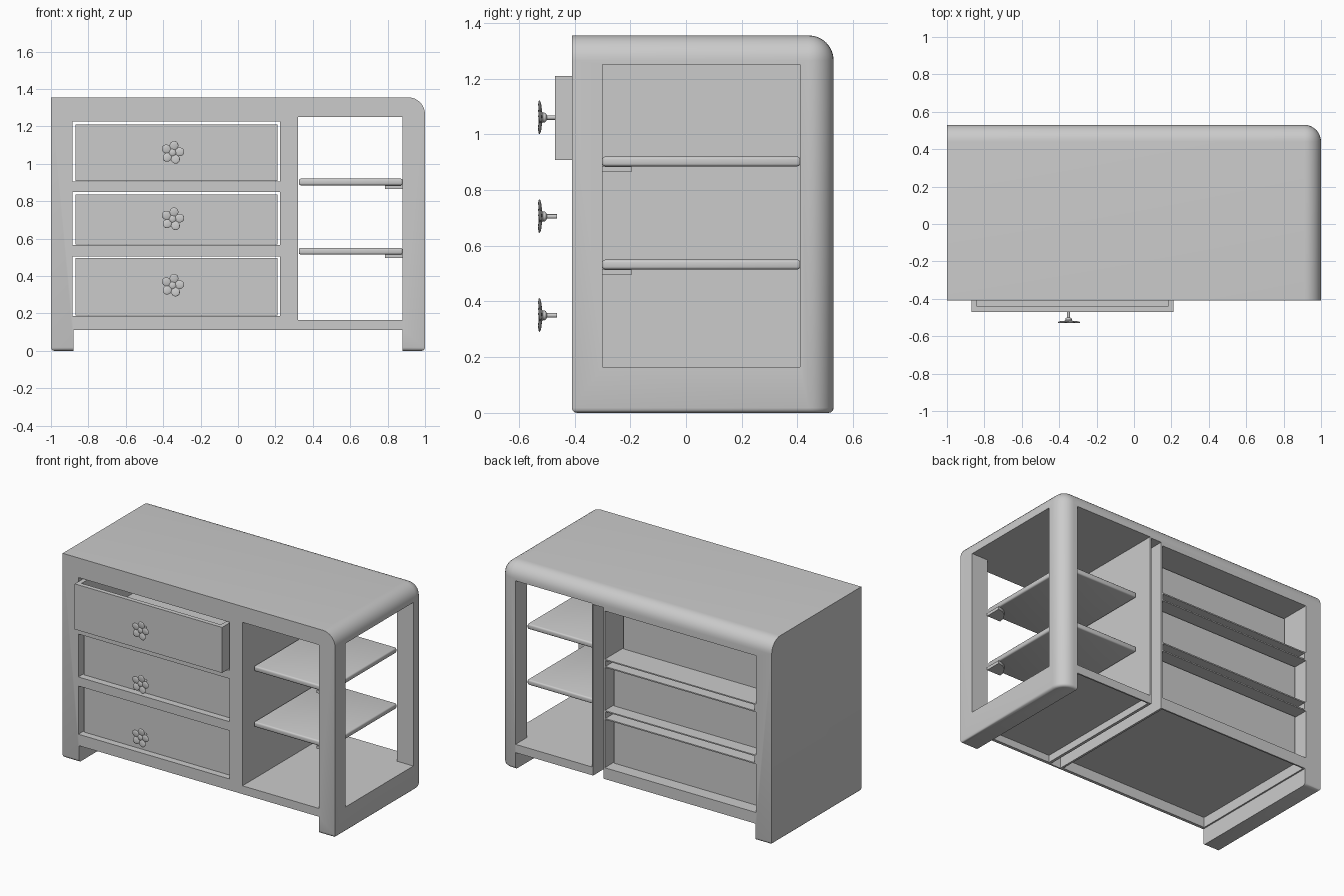
import bpy, bmesh, math
from mathutils import Matrix, Vector

if "Cube" in bpy.data.objects:
    bpy.data.objects.remove(bpy.data.objects["Cube"])


def box_bm(lo, hi):
    bm = bmesh.new()
    bmesh.ops.create_cube(bm, size=1)
    for v in bm.verts:
        v.co = Vector([(a + b) / 2 + c * (b - a) for a, b, c in zip(lo, hi, v.co)])
    return bm


def finish(bm, name):
    bmesh.ops.recalc_face_normals(bm, faces=bm.faces)
    me = bpy.data.meshes.new(name)
    bm.to_mesh(me)
    bm.free()
    ob = bpy.data.objects.new(name, me)
    bpy.context.collection.objects.link(ob)
    return ob


def smooth(ob, deg=35):
    bpy.ops.object.select_all(action='DESELECT')
    ob.select_set(True)
    bpy.context.view_layer.objects.active = ob
    bpy.ops.object.shade_smooth_by_angle(angle=math.radians(deg))


def cut(ob, lo, hi):
    tool = finish(box_bm(lo, hi), "cutter")
    tool.hide_render = True
    m = ob.modifiers.new("cut", 'BOOLEAN')
    m.operation, m.solver, m.object = 'DIFFERENCE', 'EXACT', tool
    bpy.context.view_layer.objects.active = ob
    bpy.ops.object.modifier_apply(modifier=m.name)
    bpy.data.objects.remove(tool)


def bevel(bm, test, r, seg):
    # round every edge whose two ends both pass the same test
    es = [e for e in bm.edges if test(e.verts[0].co, e.verts[1].co)]
    bmesh.ops.bevel(bm, geom=es, offset=r, segments=seg, profile=0.5, affect='EDGES')


# Cabinet body: block with large rounding at the top right, top back and right back edges
X, F, B, T = 1.0, -0.41, 0.53, 1.355
bm = box_bm((-X, F, 0), (X, B, T))


def big_edge(a, b):
    at = lambda i, v: abs(a[i] - v) < 1e-4 and abs(b[i] - v) < 1e-4
    return sum((at(0, X), at(1, B), at(2, T))) == 2


bevel(bm, big_edge, 0.09, 8)
bevel(bm, lambda a, b: a.z < 1e-4 and b.z < 1e-4, 0.018, 3)
body = finish(bm, "cabinet_body")

# Openings through the body: foot gap, shelf bay, side window and drawer bays
bays = [(0.185, 0.505), (0.565, 0.85), (0.905, 1.225)]
cut(body, (-0.88, -1, -1), (0.88, 1, 0.11))
cut(body, (0.32, -1, 0.165), (0.88, 1, 1.25))
cut(body, (0.8, -0.3, 0.165), (2, 0.41, 1.25))
for z0, z1 in bays:
    cut(body, (-0.885, -1, z0), (0.225, 1, z1))
# Hollows: behind the rails, inside the divider and under the floors
for (_, z0), (z1, _) in zip(bays, bays[1:]):
    cut(body, (-0.875, -0.40, z0 + 0.008), (0.22, 1, z1 - 0.008))
cut(body, (0.234, -0.40, -1), (0.311, 1, 1.245))
cut(body, (-0.87, -0.39, -1), (0.22, 0.52, 0.177))
cut(body, (0.33, -0.39, -1), (0.87, 0.52, 0.157))
smooth(body)

# Shelves with softened edges, and a quarter-round bracket under each front corner
for i, z in enumerate((0.515, 0.885)):
    bm = box_bm((0.325, -0.30, z), (0.88, 0.41, z + 0.035))
    bevel(bm, lambda a, b: True, 0.01, 3)
    smooth(finish(bm, f"shelf_{i + 1}"))
    bm = bmesh.new()
    pts = [(0.885, -0.30)] + [(0.885 - 0.1 * math.cos(t * math.pi / 16), -0.30 + 0.105 * math.sin(t * math.pi / 16))
                              for t in range(9)]
    f = bm.faces.new([bm.verts.new((x, y, z - 0.02)) for x, y in pts])
    ext = bmesh.ops.extrude_face_region(bm, geom=[f])
    bmesh.ops.translate(bm, vec=(0, 0, 0.02), verts=[v for v in ext['geom'] if isinstance(v, bmesh.types.BMVert)])
    smooth(finish(bm, f"shelf_bracket_{i + 1}"))


# Drawers: open-topped boxes, the top one pulled out
def drawer(name, y, z0, z1):
    bm = box_bm((-0.87, y, z0), (0.212, y + 0.82, z1))
    bm.faces.ensure_lookup_table()
    top = max(bm.faces, key=lambda f: f.calc_center_median().z)
    bmesh.ops.inset_region(bm, faces=[top], thickness=0.042)
    ext = bmesh.ops.extrude_discrete_faces(bm, faces=[top])
    for v in ext['faces'][0].verts:
        v.co.z = z0 + 0.03
    return finish(bm, name)


drawer("drawer_bottom", -0.37, 0.188, 0.495)
drawer("drawer_middle", -0.37, 0.568, 0.835)
drawer("drawer_top", -0.47, 0.908, 1.21)


# Flower knobs: stem, collar, five petals and a round centre
def knob(name, x, z):
    bm = bmesh.new()
    turn = Matrix.Rotation(math.pi / 2, 4, 'X')

    def rod(y0, y1, r0, r1):
        bmesh.ops.create_cone(bm, cap_ends=True, segments=16, radius1=r0, radius2=r1, depth=y1 - y0,
                              matrix=Matrix.Translation((x, (y0 + y1) / 2, z)) @ turn)

    def ball(mat):
        bmesh.ops.create_uvsphere(bm, u_segments=14, v_segments=10, radius=1, matrix=mat)

    rod(-0.52, -0.463, 0.008, 0.008)
    ball(Matrix.Translation((x, -0.51, z)) @ Matrix.Diagonal((0.018, 0.012, 0.018, 1)))
    ball(Matrix.Translation((x, -0.520, z)) @ Matrix.Diagonal((0.022, 0.010, 0.022, 1)))
    for k in range(5):
        ball(Matrix.Translation((x, -0.52, z)) @ Matrix.Rotation(math.radians(12 + 72 * k), 4, 'Y')
             @ Matrix.Translation((0, -0.004, 0.037)) @ Matrix.Rotation(math.radians(6), 4, 'X')
             @ Matrix.Diagonal((0.024, 0.006, 0.026, 1)))
    smooth(finish(bm, name), 50)


for part, z in (("bottom", 0.35), ("middle", 0.705), ("top", 1.06)):
    knob(f"knob_{part}", -0.35, z)
